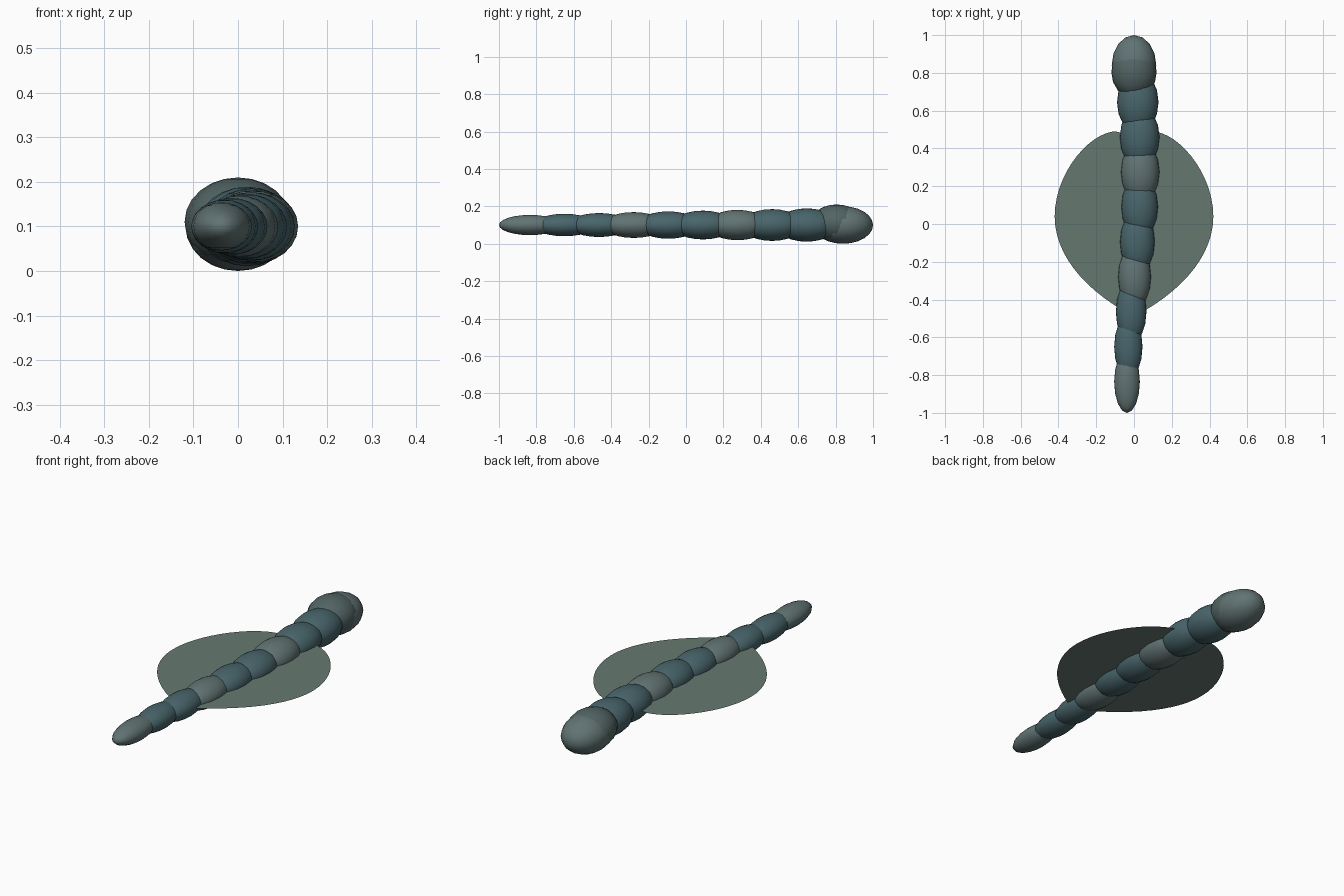
import bpy, bmesh
from mathutils import Vector
from mathutils.geometry import interpolate_bezier

if "Cube" in bpy.data.objects:
    bpy.data.objects.remove(bpy.data.objects["Cube"])


def material(name, rgb):
    m = bpy.data.materials.new(name)
    m.diffuse_color = (*rgb, 1)
    m.use_nodes = True
    m.node_tree.nodes["Principled BSDF"].inputs["Base Color"].default_value = m.diffuse_color
    return m


TEAL = material("teal", (0.065, 0.13, 0.147))
PALE = material("pale_grey", (0.12, 0.17, 0.17))
DARK = material("dark_grey", (0.085, 0.125, 0.125))
FIN = material("fin_green", (0.13, 0.19, 0.16))


def ellipsoid(name, centre, radii, mat):
    bpy.ops.mesh.primitive_uv_sphere_add(segments=16, ring_count=12, radius=1, location=centre)
    o = bpy.context.object
    o.name = name
    o.scale = radii
    bpy.ops.object.transform_apply(location=False, rotation=False, scale=True)
    bpy.ops.object.shade_smooth()
    o.data.materials.append(mat)
    return o


# Body: tapering chain of overlapping segments, (x offset, half width, half height)
segments = [(-0.037, 0.068, 0.054), (-0.03, 0.075, 0.060), (-0.015, 0.081, 0.064),
            (0.003, 0.087, 0.069), (0.018, 0.092, 0.073), (0.03, 0.097, 0.077),
            (0.033, 0.102, 0.081), (0.03, 0.105, 0.085), (0.02, 0.110, 0.089)]
for i, (x, rx, rz) in enumerate(segments):
    y = -0.835 + i * 0.185
    ellipsoid(f"body_segment_{i + 1}", (x, y, 0.1), (rx, 0.165, rz), TEAL if i % 3 else PALE)

# Head with a paler snout pushed through its lower front
ellipsoid("head", (0, 0.805, 0.11), (0.12, 0.14, 0.1), DARK)
ellipsoid("snout", (0, 0.84, 0.1), (0.118, 0.16, 0.1), PALE)

# Flat heart-shaped fin: right half as bezier arcs, mirrored to the left
knots = [((0, 0.42), (0.03, 0.47), (0.07, 0.49), (0.11, 0.49)),
         ((0.11, 0.49), (0.25, 0.47), (0.42, 0.26), (0.42, 0.04)),
         ((0.42, 0.04), (0.42, -0.17), (0.25, -0.36), (0, -0.49))]
half = []
for arc in knots:
    half += interpolate_bezier(*[Vector((*p, 0)) for p in arc], 14)[:-1]
half.append(Vector((0, -0.49, 0)))
outline = half + [Vector((-p.x, p.y, 0)) for p in reversed(half[1:-1])]
bm = bmesh.new()
face = bm.faces.new([bm.verts.new((p.x, p.y, 0.1)) for p in outline])
bm.normal_update()
if face.normal.z < 0:
    face.normal_flip()
bmesh.ops.triangulate(bm, faces=bm.faces[:])
mesh = bpy.data.meshes.new("fin")
bm.to_mesh(mesh)
bm.free()
mesh.materials.append(FIN)
bpy.context.collection.objects.link(bpy.data.objects.new("fin", mesh))
